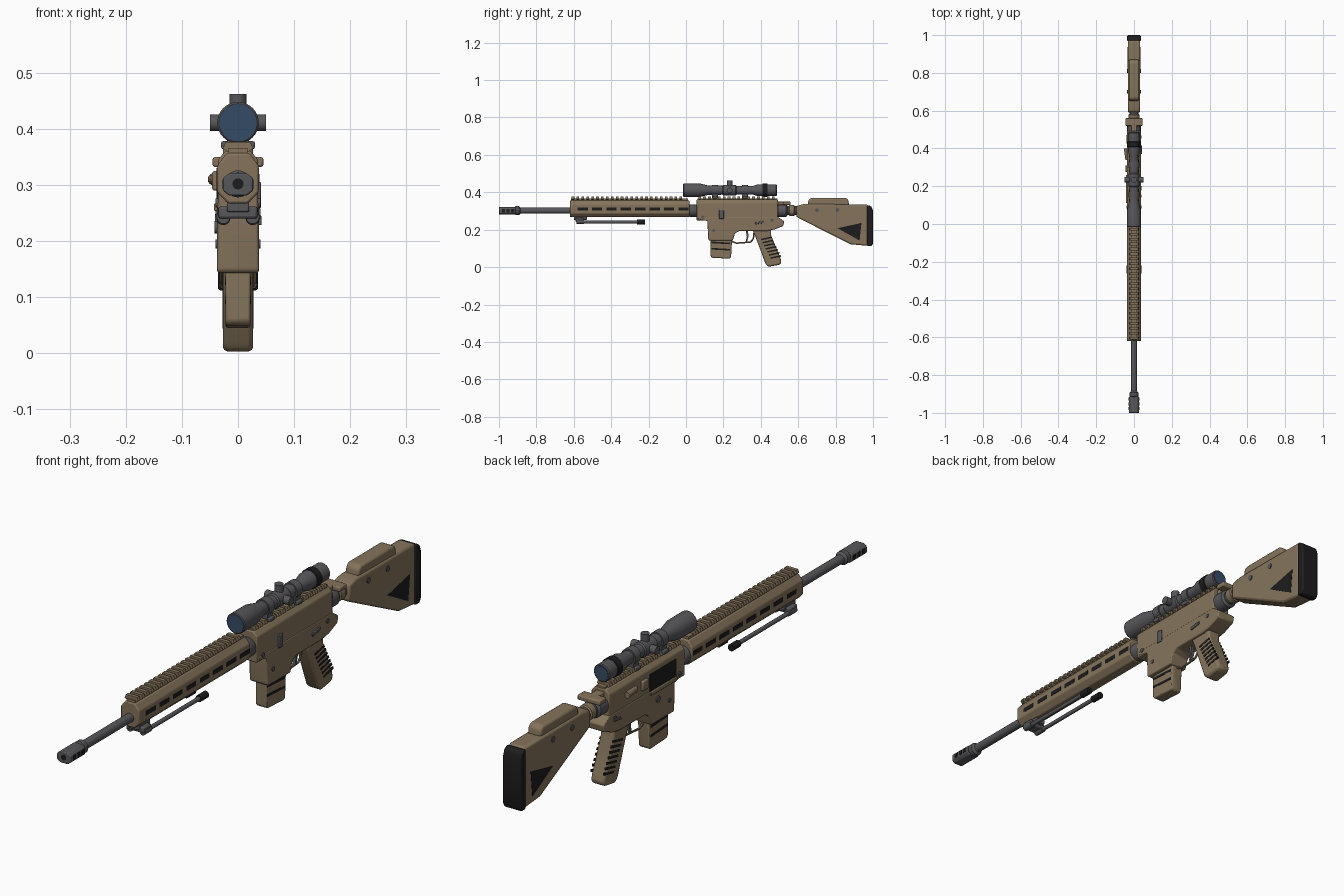
import bpy, bmesh, math
from mathutils import Vector

cube = bpy.data.objects.get("Cube")
if cube:
    bpy.data.objects.remove(cube)


def material(name, r, g, b):
    m = bpy.data.materials.new(name)
    m.use_nodes = True
    m.diffuse_color = (r, g, b, 1)
    m.node_tree.nodes["Principled BSDF"].inputs["Base Color"].default_value = (r, g, b, 1)
    return m


TAN = material("desert_tan", .235, .175, .105)
GREY = material("gunmetal", .095, .095, .105)
BLACK = material("rubber_black", .012, .012, .012)
LENS = material("lens_blue", .035, .07, .13)


def finish(name, bm, mat, bevel=0, angle=35):
    bmesh.ops.recalc_face_normals(bm, faces=bm.faces)
    mesh = bpy.data.meshes.new(name)
    bm.to_mesh(mesh)
    bm.free()
    mesh.materials.append(mat)
    ob = bpy.data.objects.new(name, mesh)
    bpy.context.scene.collection.objects.link(ob)
    if bevel:
        mod = ob.modifiers.new("bevel", 'BEVEL')
        mod.width, mod.segments, mod.limit_method = bevel, 2, 'ANGLE'
        mod.angle_limit = math.radians(25)
    bpy.ops.object.select_all(action='DESELECT')
    ob.select_set(True)
    bpy.context.view_layer.objects.active = ob
    bpy.ops.object.shade_smooth_by_angle(angle=math.radians(angle))
    return ob


def add_prism(bm, pts, axis, a, b):
    """Extrude a 2D outline along x (points are y, z) or y (points are x, z)."""
    place = (lambda p, t: (t, p[0], p[1])) if axis == 'x' else (lambda p, t: (p[0], t, p[1]))
    ends = [[bm.verts.new(place(p, t)) for p in pts] for t in (a, b)]
    bm.faces.new(ends[0])
    bm.faces.new(ends[1])
    for i in range(len(pts)):
        j = (i + 1) % len(pts)
        bm.faces.new((ends[0][i], ends[0][j], ends[1][j], ends[1][i]))


def prism(name, pts, axis, a, b, mat, bevel=0):
    bm = bmesh.new()
    add_prism(bm, pts, axis, a, b)
    return finish(name, bm, mat, bevel)


def rect(u0, u1, v0, v1):
    return [(u0, v0), (u1, v0), (u1, v1), (u0, v1)]


def box(name, x0, x1, y0, y1, z0, z1, mat, bevel=0):
    return prism(name, rect(y0, y1, z0, z1), 'x', x0, x1, mat, bevel)


def mirrored(half):
    return half + [(-x, z) for x, z in reversed(half)]


def lathe(name, profile, z, mat, segs=32):
    """Spin (y, radius) points about a line along y at height z."""
    bm = bmesh.new()
    rings = []
    for y, r in profile:
        rings.append([bm.verts.new((r * math.cos(t), y, z + r * math.sin(t)))
                      for t in (math.tau * i / segs for i in range(segs))])
    for lo, hi in zip(rings, rings[1:]):
        for i in range(segs):
            j = (i + 1) % segs
            bm.faces.new((lo[i], lo[j], hi[j], hi[i]))
    bm.faces.new(rings[0])
    bm.faces.new(rings[-1])
    return finish(name, bm, mat)


def rod(name, p, q, r, mat, segs=16):
    p, q = Vector(p), Vector(q)
    bm = bmesh.new()
    bmesh.ops.create_cone(bm, cap_ends=True, segments=segs, radius1=r, radius2=r, depth=(q - p).length)
    bm.transform((q - p).to_track_quat('Z', 'Y').to_matrix().to_4x4())
    bmesh.ops.translate(bm, verts=bm.verts, vec=(p + q) / 2)
    return finish(name, bm, mat)


def side_plates(name, outlines, x, mat, sides=(1, -1)):
    """Thin painted plates on the flanks."""
    bm = bmesh.new()
    for s in sides:
        for pts in outlines:
            add_prism(bm, pts, 'x', s * (x - .004), s * (x + .001))
    return finish(name, bm, mat)


def rail(name, y0, y1, pitch=.0262):
    bm = bmesh.new()
    add_prism(bm, mirrored([(.017, .352), (.017, .366)]), 'y', y0, y1)
    tooth = mirrored([(.019, .36), (.027, .365), (.022, .377)])
    for i in range(int((y1 - y0) / pitch)):
        y = y0 + i * pitch + .004
        add_prism(bm, tooth, 'y', y, y + .014)
    return finish(name, bm, TAN)


# Barrel and muzzle brake
AXIS = .302
lathe("barrel", [(-.92, .016), (.06, .016)], AXIS, GREY)
lathe("muzzle_collar", [(-.915, .02), (-.91, .024), (-.893, .024), (-.885, .016)], AXIS, GREY)
prism("muzzle_brake", mirrored([(.016, .281), (.027, .290), (.027, .312), (.016, .321)]),
      'y', -1, -.912, GREY, .003)
side_plates("brake_ports", [rect(y, y + .016, .293, .310) for y in (-.985, -.96, -.935)], .027, BLACK)
rod("bore", (0, -1.0005, AXIS), (0, -.99, AXIS), .01, BLACK)

# Handguard with slots and rail
prism("handguard", mirrored([(.018, .267), (.037, .287), (.037, .335), (.020, .357)]),
      'y', -.62, .018, TAN, .004)
side_plates("handguard_slots", [rect(-.58 + i * .077, -.525 + i * .077, .304, .320) for i in range(8)],
            .037, BLACK)
rail("handguard_rail", -.615, .01)
lathe("barrel_nut", [(.015, .029), (.02, .034), (.056, .034), (.062, .03)], AXIS, GREY)

# Folded bipod
box("bipod_mount", -.02, .02, -.6, -.53, .252, .27, GREY, .003)
box("bipod_crossbar", -.035, .035, -.59, -.545, .24, .262, GREY, .005)
for s, side in ((1, "left"), (-1, "right")):
    x = s * .026
    rod(side + "_bipod_leg", (x, -.57, .241), (x, -.25, .241), .0075, GREY)
    rod(side + "_bipod_hinge", (x, -.585, .243), (x, -.545, .243), .012, GREY)
    rod(side + "_bipod_foot", (x, -.262, .241), (x, -.22, .241), .0125, BLACK)

# Receiver
prism("upper_receiver", mirrored([(.036, .25), (.036, .345), (.022, .361)]), 'y', .057, .492, TAN, .004)
prism("lower_receiver",
      [(.06, .258), (.115, .246), (.118, .15), (.122, .143), (.25, .143), (.262, .18), (.285, .193),
       (.43, .193), (.47, .2), (.52, .22), (.525, .245), (.49, .27), (.06, .27)],
      'x', -.037, .037, TAN, .006)
rail("receiver_rail", .062, .49)
side_plates("ejection_port", [rect(.11, .26, .268, .33)], .037, BLACK, (-1,))
box("port_door", -.043, -.035, .11, .26, .254, .267, TAN, .002)
box("case_deflector", -.046, -.03, .275, .31, .29, .325, TAN, .004)
rod("forward_assist", (-.034, .34, .31), (-.043, .40, .31), .011, TAN)
box("bolt_catch", .034, .041, .177, .202, .258, .306, GREY, .003)
prism("safety_lever", [(.37, .228), (.415, .236), (.415, .246), (.37, .24)], 'x', .034, .042, GREY, .002)
prism("rear_lever", [(.425, .232), (.47, .24), (.47, .25), (.43, .243)], 'x', -.041, -.034, GREY, .002)
for y, z in ((.148, .195), (.09, .268), (.46, .25)):
    rod("receiver_pin", (-.04, y, z), (.04, y, z), .008, GREY)
rod("magazine_release", (-.042, .215, .225), (-.03, .215, .225), .011, GREY)

# Magazine
prism("magazine", [(.13, .16), (.132, .058), (.14, .05), (.235, .045), (.241, .053), (.247, .16)],
      'x', -.022, .022, TAN, .004)
side_plates("magazine_grooves",
            [[(.136, z), (.236, z - .006), (.236, z + .003), (.136, z + .009)] for z in (.128, .094)],
            .022, BLACK)

# Trigger group
guard = [(0, .245, .138), (0, .27, .128), (0, .345, .134), (0, .36, .15), (0, .365, .195)]
for p, q in zip(guard, guard[1:]):
    rod("trigger_guard", p, q, .004, TAN, 8)
prism("trigger", [(.318, .2), (.33, .2), (.335, .165), (.326, .135), (.319, .135), (.325, .165)],
      'x', -.006, .006, GREY)

# Pistol grip
prism("pistol_grip", [(.355, .2), (.37, .165), (.425, .018), (.44, .002), (.5, .012), (.511, .025),
                      (.505, .05), (.455, .17), (.455, .205)], 'x', -.027, .027, TAN, .009)
grooves = []
for i in range(7):
    y, z = .402 + i * .0085, .143 - i * .0165
    grooves.append([(y, z), (y + .056, z + .012), (y + .054, z + .02), (y - .002, z + .008)])
side_plates("grip_grooves", grooves, .027, BLACK)

# Charging handle and buffer tube
box("charging_handle", -.045, .045, .52, .56, .332, .35, TAN, .004)
box("charging_stem", -.016, .016, .48, .53, .332, .35, TAN, .003)
lathe("tube_nut", [(.488, .034), (.535, .034), (.542, .026)], AXIS, GREY)
lathe("buffer_tube", [(.53, .024), (.62, .024)], AXIS, GREY)
lathe("stock_collar", [(.55, .024), (.553, .029), (.578, .029), (.582, .024)], AXIS, TAN)

# Buttstock
prism("buttstock", [(.59, .268), (.592, .328), (.635, .338), (.972, .335), (.972, .114), (.88, .122)],
      'x', -.033, .033, TAN, .008)
prism("cheek_rest", [(.65, .33), (.655, .36), (.668, .37), (.855, .37), (.868, .36), (.872, .33)],
      'x', -.027, .027, TAN, .008)
prism("butt_pad", [(.968, .112), (.968, .33), (.98, .33), (.993, .322), (1, .3), (1, .128), (.993, .112)],
      'x', -.036, .036, BLACK, .005)
side_plates("stock_cutout", [[(.81, .208), (.938, .236), (.928, .142)]], .033, BLACK)
for y in (.7, .81):
    rod("stock_screw", (-.036, y, .305), (.036, y, .305), .01, GREY)

# Telescopic sight
SIGHT = .411
lathe("scope_body", [(-.015, .034), (-.012, .037), (.07, .037), (.12, .025), (.195, .024), (.2, .028),
                     (.265, .028), (.27, .024), (.36, .024), (.385, .032), (.482, .032), (.485, .029)],
      SIGHT, GREY)
lathe("scope_focus_ring", [(.408, .032), (.410, .035), (.435, .035), (.437, .032)], SIGHT, BLACK)
lathe("front_lens", [(-.0165, .033), (-.01, .033)], SIGHT, LENS)
lathe("rear_lens", [(.48, .027), (.4865, .027)], SIGHT, LENS)
rod("elevation_turret", (0, .234, SIGHT), (0, .234, .462), .015, GREY, 24)
rod("side_turrets", (-.05, .234, SIGHT), (.05, .234, SIGHT), .015, GREY, 24)
for y in (.155, .315):
    lathe("scope_ring", [(y - .016, .029), (y + .016, .029)], SIGHT, GREY)
    box("scope_ring_base", -.02, .02, y - .016, y + .016, .368, .4, GREY, .002)
    box("scope_ring_clamp", -.03, .03, y - .014, y + .014, .364, .378, GREY, .003)
